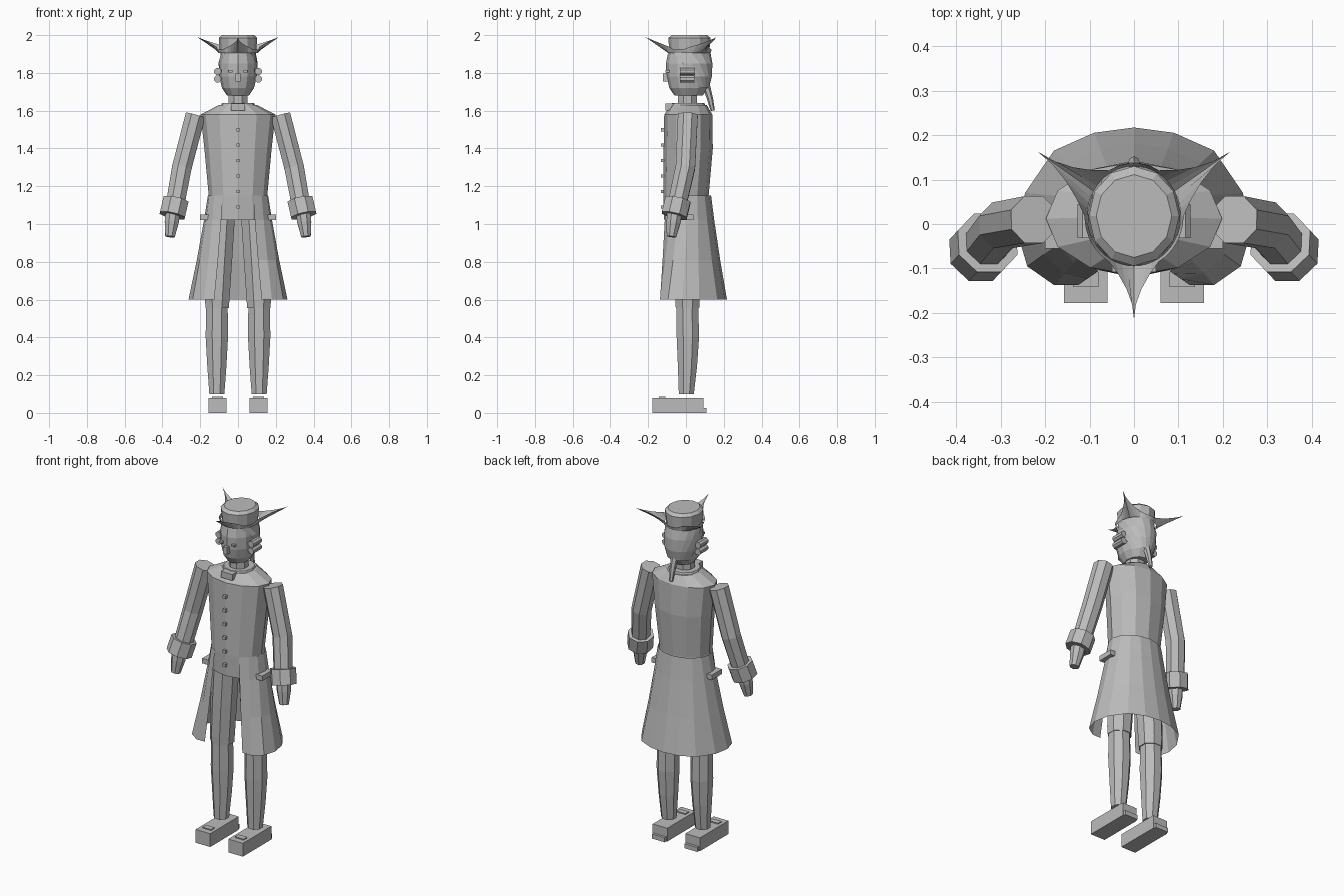
import bpy, bmesh
from math import sin, cos, pi, radians
from mathutils import Vector

cube = bpy.data.objects.get("Cube")
if cube:
    bpy.data.objects.remove(cube)

grey = bpy.data.materials.new("plain_grey")
grey.use_nodes = True
grey.diffuse_color = (0.5, 0.5, 0.5, 1)
grey.node_tree.nodes["Principled BSDF"].inputs["Base Color"].default_value = (0.5, 0.5, 0.5, 1)


def skin(name, rings, closed=True, caps=True):
    """Join equal rings of points into one faceted surface."""
    bm = bmesh.new()
    rows = [[bm.verts.new(p) for p in ring] for ring in rings]
    n = len(rows[0])
    for low, high in zip(rows, rows[1:]):
        for i in range(n if closed else n - 1):
            j = (i + 1) % n
            bm.faces.new((low[i], low[j], high[j], high[i]))
    if closed and caps:
        bm.faces.new(rows[0][::-1])
        bm.faces.new(rows[-1])
    bmesh.ops.recalc_face_normals(bm, faces=bm.faces[:])
    mesh = bpy.data.meshes.new(name)
    bm.to_mesh(mesh)
    bm.free()
    mesh.materials.append(grey)
    obj = bpy.data.objects.new(name, mesh)
    bpy.context.collection.objects.link(obj)
    return obj


def oval(cx, cy, z, rx, ry, n=12, turn=0.0):
    """Level ring whose first point faces the front."""
    angles = [2 * pi * i / n + turn for i in range(n)]
    return [(cx + rx * sin(a), cy - ry * cos(a), z) for a in angles]


def tube(name, path, radii, n=8):
    """Tapered tube with its ends square to the path."""
    pts = [Vector(p) for p in path]
    rings = []
    for i, p in enumerate(pts):
        d = (pts[min(i + 1, len(pts) - 1)] - pts[max(i - 1, 0)]).normalized()
        u = d.cross(Vector((0, 1, 0))).normalized()
        v = d.cross(u)
        ring = []
        for k in range(n):
            a = 2 * pi * (k + 0.5) / n
            ring.append(p + radii[i] * (u * cos(a) + v * sin(a)))
        rings.append(ring)
    return skin(name, rings)


def box(name, x, y, z):
    """Box from (min, max) pairs."""
    corners = [(x[0], y[0]), (x[1], y[0]), (x[1], y[1]), (x[0], y[1])]
    return skin(name, [[(a, b, h) for a, b in corners] for h in z])


def pair(s, *lims):
    return tuple(sorted(s * v for v in lims))


# Coat body with sloping shoulders
torso = [(1.02, 0.16, 0.115, 0.0), (1.15, 0.155, 0.12, 0.0), (1.4, 0.178, 0.13, 0.012),
         (1.58, 0.198, 0.127, 0.012), (1.63, 0.1, 0.095, 0.015)]
skin("coat_body", [oval(0, cy, z, rx, ry) for z, rx, ry, cy in torso])
for i in range(6):
    z = 1.09 + 0.082 * i
    box(f"button_{i + 1}", (-0.009, 0.009), (-0.133, -0.105), (z - 0.009, z + 0.009))

# Coat skirt, an open sheet parted at the front
hem_half = [(0.125, -0.137), (0.18, -0.137), (0.24, -0.095), (0.262, -0.02),
            (0.245, 0.07), (0.18, 0.165), (0.09, 0.205), (0, 0.217)]
hem = hem_half + [(-x, y) for x, y in hem_half[-2::-1]]
angles = [radians(30 + 300 * i / 14) for i in range(15)]
waist = [(0.16 * sin(a), 0.005 - 0.128 * cos(a)) for a in angles]
skirt = []
for z, t in ((1.15, 0.0), (1.02, 0.2), (0.81, 0.57), (0.6, 1.0)):
    skirt.append([(w[0] * (1 - t) + h[0] * t, w[1] * (1 - t) + h[1] * t, z)
                  for w, h in zip(waist, hem)])
skin("coat_skirt", skirt, closed=False)

# Neck, collar and cravat
skin("neck", [oval(0, 0.008, z, 0.055, 0.055, 8, pi / 8) for z in (1.6, 1.7)])
skin("collar", [oval(0, 0.012, z, r, r) for z, r in ((1.605, 0.1), (1.64, 0.085))])
box("cravat", (-0.038, 0.038), (-0.108, -0.04), (1.6, 1.637))

# Head and face
head = [(1.68, 0.058, 0.075), (1.72, 0.085, 0.102), (1.78, 0.099, 0.117),
        (1.85, 0.1, 0.12), (1.9, 0.09, 0.11), (1.93, 0.07, 0.09)]
skin("head", [oval(0, 0.014, z, rx, ry) for z, rx, ry in head])
box("nose", (-0.012, 0.012), (-0.123, -0.09), (1.755, 1.797))

# Hair wraps the back of the head and ends in a tied tail
hair = []
for z, rx, ry, start in ((1.72, 0.089, 0.108, 125), (1.78, 0.104, 0.123, 105),
                         (1.85, 0.105, 0.126, 75), (1.91, 0.094, 0.115, 40)):
    arc = [radians(start + (360 - 2 * start) * i / 10) for i in range(11)]
    hair.append([(rx * sin(a), 0.014 - ry * cos(a), z) for a in arc])
skin("hair_back", hair, closed=False)
tube("hair_tail", [(0, 0.108, 1.73), (0, 0.128, 1.66), (0, 0.142, 1.6)], [0.02, 0.016, 0.011], 6)

# Hat crown
crown = [(1.905, 0.095, 0.105), (1.985, 0.102, 0.112), (2.0, 0.085, 0.093)]
skin("hat_crown", [oval(0, 0.018, z, rx, ry) for z, rx, ry in crown])

# Cocked hat brim: a low rim drawn out into three raised points
tips = {0: (0, -0.215), 16: (0.217, 0.163), 32: (-0.217, 0.163)}
inner, outer = [], []
for i in range(48):
    a = 2 * pi * i / 48
    px, py = 0.105 * sin(a), 0.018 - 0.112 * cos(a)
    inner.append((px, py, 1.905))
    key = min(tips, key=lambda k: min(abs(i - k), 48 - abs(i - k)))
    gap = min(abs(i - key), 48 - abs(i - key))
    pull = max(0, 1 - gap / 4) ** 1.25
    tx, ty = tips[key]
    lift = 0.02 + 0.035 * max(0, 1 - gap / 6) + 0.03 * pull
    ox, oy = px * 1.06, 0.018 + (py - 0.018) * 1.06
    outer.append((ox + (tx - ox) * pull, oy + (ty - oy) * pull, 1.905 + lift))
skin("hat_brim", [inner, outer], caps=False)

# Everything that comes in left and right pairs
for side, s in (("left", 1), ("right", -1)):
    # Face details
    box(f"{side}_eye", pair(s, 0.03, 0.05), (-0.108, -0.07), (1.803, 1.815))
    for k, z in enumerate((1.768, 1.808)):
        ends = [oval(0, 0, 0, 0.02, 0.02, 8, pi / 8) for _ in range(2)]
        skin(f"{side}_hair_curl_{k + 1}",
             [[(s * 0.108 + x, y, z + h) for x, h, _ in e]
              for e, y in zip(ends, (-0.032, 0.045))])

    # Sleeve, cuff and hand
    tube(f"{side}_sleeve", [(s * 0.225, 0.01, 1.577), (s * 0.297, -0.003, 1.3),
                            (s * 0.335, -0.05, 1.09)], [0.057, 0.056, 0.053])
    tube(f"{side}_cuff", [(s * 0.329, -0.042, 1.128), (s * 0.348, -0.062, 1.045)], [0.073, 0.073])
    tube(f"{side}_hand", [(s * 0.345, -0.06, 1.06), (s * 0.351, -0.066, 1.01),
                          (s * 0.36, -0.077, 0.933)], [0.042, 0.04, 0.027])

    # Pocket flap
    box(f"{side}_pocket_flap", pair(s, 0.15, 0.2), (-0.055, 0.04), (1.02, 1.05))

    # Breeches and stocking
    thigh = [(0.555, 0.11, 0.067), (0.6, 0.11, 0.07), (0.8, 0.1, 0.074), (1.08, 0.083, 0.075)]
    skin(f"{side}_breeches", [oval(s * cx, 0.008, z, r, r, 8, pi / 8) for z, cx, r in thigh])
    calf = [(0.1, 0.043, 0.002), (0.25, 0.055, 0.008), (0.4, 0.064, 0.01), (0.57, 0.062, 0.008)]
    skin(f"{side}_stocking", [oval(s * 0.112, cy, z, r, r, 8, pi / 8) for z, r, cy in calf])

    # Shoe
    box(f"{side}_shoe", pair(s, 0.06, 0.157), (-0.178, 0.092), (0, 0.08))
    box(f"{side}_shoe_heel", pair(s, 0.066, 0.151), (0.08, 0.108), (0, 0.027))
    box(f"{side}_shoe_buckle", pair(s, 0.08, 0.137), (-0.142, -0.108), (0.075, 0.086))
